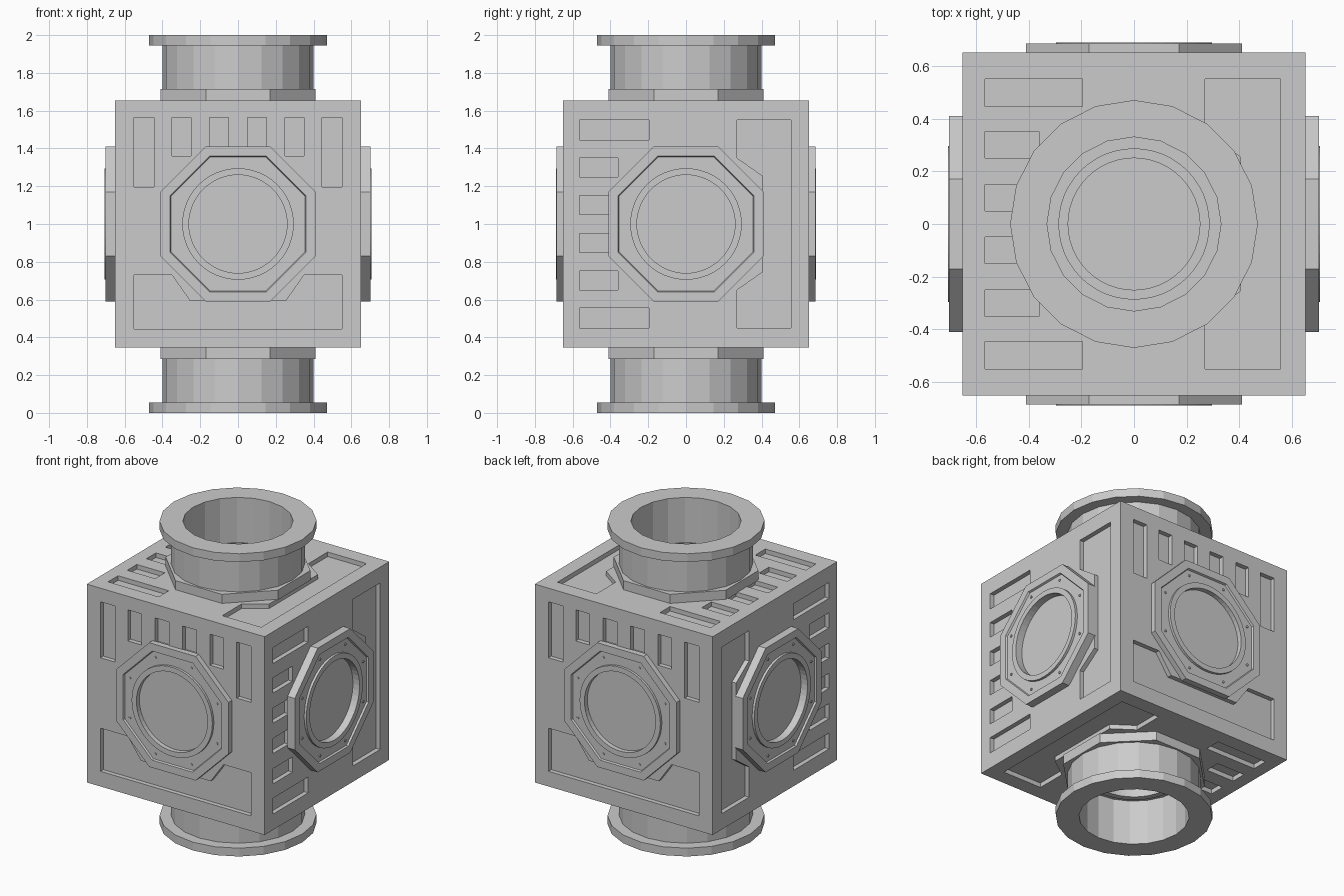
import bpy, bmesh, math
from mathutils import Matrix, Vector

if "Cube" in bpy.data.objects:
    bpy.data.objects.remove(bpy.data.objects["Cube"])

grey = bpy.data.materials.new("plain grey")
grey.diffuse_color = (0.6, 0.6, 0.6, 1)
grey.use_nodes = True
grey.node_tree.nodes["Principled BSDF"].inputs["Base Color"].default_value = grey.diffuse_color


def finish(name, bm, matrix=None):
    bmesh.ops.recalc_face_normals(bm, faces=bm.faces)
    me = bpy.data.meshes.new(name)
    bm.to_mesh(me)
    bm.free()
    if matrix:
        me.transform(matrix)
    me.materials.append(grey)
    ob = bpy.data.objects.new(name, me)
    bpy.context.collection.objects.link(ob)
    return ob


def lathe(name, profile, n, matrix, closed=False):
    """Spin (radius, height, octagonal?) points about local z."""
    bm = bmesh.new()
    rings = []
    for r, h, octo in profile:
        ring = []
        for i in range(n):
            a = 2 * math.pi * i / n
            k = r
            if octo:  # fold angle so flats face the axes
                k = r / math.cos((a + math.pi / 8) % (math.pi / 4) - math.pi / 8)
            ring.append(bm.verts.new((k * math.cos(a), k * math.sin(a), h)))
        rings.append(ring)
    pairs = list(zip(rings, rings[1:]))
    if closed:
        pairs.append((rings[-1], rings[0]))
    else:
        bm.faces.new(rings[0])
        bm.faces.new(rings[-1])
    for a, b in pairs:
        for i in range(n):
            j = (i + 1) % n
            bm.faces.new((a[i], a[j], b[j], b[i]))
    return finish(name, bm, matrix)


def face_frame(v, n, dist):
    """Local u, v, outward n axes on one cube side."""
    v, n = Vector(v), Vector(n)
    m = Matrix((v.cross(n), v, n)).transposed().to_4x4()
    m.translation = Vector((0, 0, 1)) + n * dist
    return m


X, Y, Z = Vector((1, 0, 0)), Vector((0, 1, 0)), Vector((0, 0, 1))
# name, direction of the slots, outward normal, distance, plate height
sides = [
    ("front", Z, -Y, 0.65, 0.035),
    ("back", Z, Y, 0.65, 0.035),
    ("right", -Y, X, 0.65, 0.052),
    ("left", -Y, -X, 0.65, 0.052),
    ("top", -X, Z, 0.655, 0.06),
    ("bottom", -X, -Z, 0.655, 0.06),
]

# recess outlines: six slots and one notched panel per side
outlines = []
for s in (-1, 1):
    for inner, outer, low in ((0.05, 0.15, 0.40), (0.25, 0.35, 0.36), (0.445, 0.55, 0.195)):
        outlines.append([(s * inner, low), (s * outer, low), (s * outer, 0.565), (s * inner, 0.565)])
outlines.append([(-0.55, -0.555), (0.55, -0.555), (0.55, -0.27), (0.35, -0.27),
                 (0.255, -0.405), (-0.255, -0.405), (-0.35, -0.27), (-0.55, -0.27)])

# main cube body
bm = bmesh.new()
bmesh.ops.create_cube(bm, size=1, matrix=Matrix.Translation((0, 0, 1)) @ Matrix.Diagonal((1.3, 1.3, 1.31, 1)))
body = finish("cube_body", bm)

# cutters for the recesses
bm = bmesh.new()
for _, v, n, dist, _t in sides:
    m = face_frame(v, n, dist)
    for pts in outlines:
        lo = [bm.verts.new(m @ Vector((x, y, -0.03))) for x, y in pts]
        hi = [bm.verts.new(m @ Vector((x, y, 0.05))) for x, y in pts]
        bm.faces.new(lo)
        bm.faces.new(hi)
        for i in range(len(pts)):
            j = (i + 1) % len(pts)
            bm.faces.new((lo[i], lo[j], hi[j], hi[i]))
cutter = finish("recess_cutter", bm)
mod = body.modifiers.new("recesses", "BOOLEAN")
mod.operation = "DIFFERENCE"
mod.solver = "EXACT"
mod.object = cutter
deps = bpy.context.evaluated_depsgraph_get()
cut_mesh = bpy.data.meshes.new_from_object(body.evaluated_get(deps))
body.modifiers.clear()
body.data = cut_mesh
bpy.data.objects.remove(cutter)

for name, v, n, dist, t in sides:
    m = face_frame(v, n, dist)
    neck = name in ("top", "bottom")
    # octagonal hatch with round rim and sunken disc
    ro, ri = (0.287, 0.25) if neck else (0.295, 0.26)
    floor = t - 0.012
    lathe(name + "_hatch", [
        (0.41, -0.005, True), (0.41, t, True), (0.36, t, True), (0.355, floor, True),
        (ro, floor, False), (ro, t + 0.004, False), (ri, t + 0.004, False), (ri, 0.008, False),
    ], 48, m)
    if neck:
        # pipe neck with flange
        lathe(name + "_neck", [
            (0.40, t - 0.015, False), (0.40, 0.29, False), (0.47, 0.29, False),
            (0.47, 0.345, False), (0.33, 0.345, False), (0.33, t - 0.015, False),
        ], 20, m, closed=True)
    else:
        # small bolts around the hatch
        bm = bmesh.new()
        for i in range(8):
            a = math.pi / 8 + i * math.pi / 4
            bmesh.ops.create_cone(
                bm, cap_ends=True, segments=6, radius1=0.008, radius2=0.008, depth=0.012,
                matrix=m @ Matrix.Translation((0.345 * math.cos(a), 0.345 * math.sin(a), floor)))
        finish(name + "_bolts", bm)
